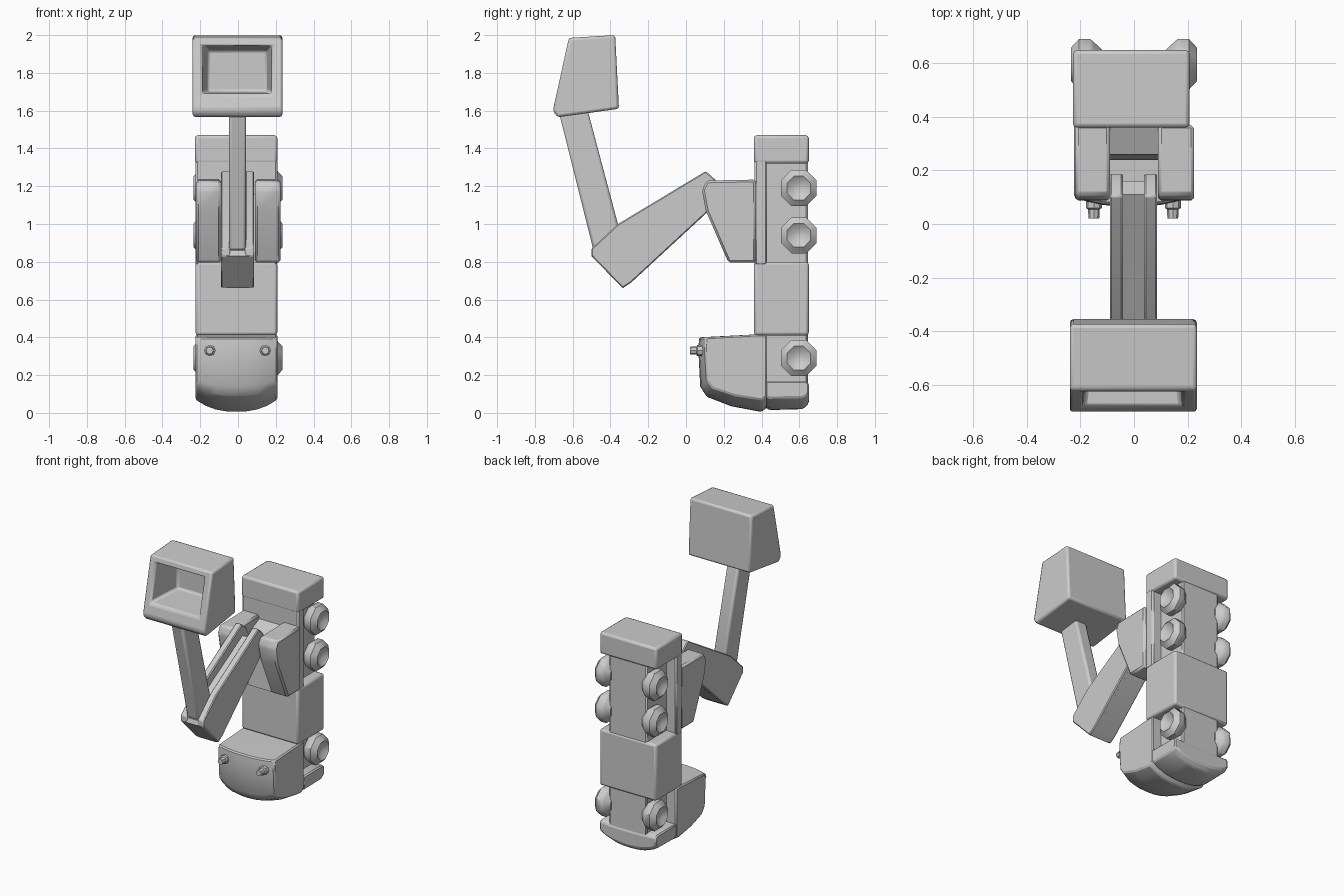
import bpy, bmesh, math

if "Cube" in bpy.data.objects:
    bpy.data.objects.remove(bpy.data.objects["Cube"])

L, R = -0.225, 0.208          # body side planes


def finish(name, bm, bevel=0.0, segments=1, angle=40):
    bmesh.ops.recalc_face_normals(bm, faces=bm.faces[:])
    me = bpy.data.meshes.new(name)
    bm.to_mesh(me)
    bm.free()
    ob = bpy.data.objects.new(name, me)
    bpy.context.collection.objects.link(ob)
    if bevel:
        m = ob.modifiers.new("bevel", 'BEVEL')
        m.width, m.segments, m.limit_method = bevel, segments, 'ANGLE'
        m.angle_limit = math.radians(35)
    bpy.ops.object.select_all(action='DESELECT')
    ob.select_set(True)
    bpy.context.view_layer.objects.active = ob
    bpy.ops.object.shade_smooth_by_angle(angle=math.radians(angle))
    return ob


def loft_mesh(rings):
    """Skin a list of equally long closed rings and cap both ends."""
    bm = bmesh.new()
    vs = [[bm.verts.new(p) for p in ring] for ring in rings]
    n = len(vs[0])
    for a, b in zip(vs, vs[1:]):
        for i in range(n):
            j = (i + 1) % n
            bm.faces.new((a[i], a[j], b[j], b[i]))
    bm.faces.new(vs[0])
    bm.faces.new(vs[-1])
    return bm


def slab(name, profile, x0, x1, bevel=0.01, segments=1):
    """Extrude a (y, z) side profile from x0 to x1."""
    rings = [[(x, y, z) for y, z in profile] for x in (x0, x1)]
    return finish(name, loft_mesh(rings), bevel, segments)


def rect(y0, y1, z0, z1):
    return [(y0, z0), (y1, z0), (y1, z1), (y0, z1)]


def rounded(name, profile, y_in, z_in, z_ref):
    """Slab whose front and underside curve away towards the sides."""
    rings = []
    for k in range(9):
        t = -1 + k / 4
        x = (L + R) / 2 + t * (R - L) / 2
        s = abs(t) ** 2.5
        y_max = max(p[0] for p in profile)
        y_min = min(p[0] for p in profile)
        rings.append([(x,
                       y + y_in * s * (y_max - y) / (y_max - y_min),
                       z + z_in * s * max(0, (z_ref - z) / z_ref)) for y, z in profile])
    return finish(name, loft_mesh(rings), 0.008)


# Truck body, standing on its nose
slab("body_middle", rect(0.36, 0.65, 0.41, 0.80), L, R, 0.015, 2)
slab("body_tail", rect(0.36, 0.65, 1.32, 1.47), L - 0.003, R, 0.015, 2)
slab("body_deck", rect(0.362, 0.43, 0.78, 1.34), L, R)
slab("chassis_spine", rect(0.41, 0.645, 0.1, 1.36), -0.15, 0.14)

# Cab and bumper
rounded("cab", [(0.07, 0.40), (0.065, 0.34), (0.075, 0.14), (0.11, 0.085), (0.24, 0.035),
                (0.40, 0.005), (0.43, 0.03), (0.43, 0.415), (0.36, 0.415)], 0.035, 0.065, 0.3)
rounded("bumper", [(0.42, 0.03), (0.44, 0.015), (0.62, 0.02), (0.65, 0.05),
                   (0.65, 0.15), (0.63, 0.17), (0.42, 0.17)], 0.0, 0.07, 0.17)

# Cab lamps
for x in (-0.15, 0.145):
    rings = []
    for y, r in ((0.12, 0.03), (0.06, 0.03), (0.055, 0.022), (0.02, 0.02)):
        rings.append([(x + r * math.cos(a * math.pi / 4), y, 0.33 + r * math.sin(a * math.pi / 4))
                      for a in range(8)])
    finish("cab_lamp", loft_mesh(rings))

# Wheels with dished hubs
for side in (-1, 1):
    for z in (0.29, 0.94, 1.19):
        rings = []
        for x, r in ((0.12, 0.06), (0.15, 0.09), (0.165, 0.103), (0.205, 0.103),
                     (0.235, 0.068), (0.21, 0.035)):
            rings.append([(side * x, 0.597 + r * math.cos((a + .5) * math.pi / 4),
                           z + r * math.sin((a + .5) * math.pi / 4)) for a in range(8)])
        finish("wheel", loft_mesh(rings), 0, 1, 45)

# Turret: two cheeks joined by a back plate
cheek = [(0.085, 1.18), (0.11, 1.23), (0.37, 1.235), (0.37, 0.795), (0.225, 0.795), (0.105, 1.07)]
slab("turret_cheek_left", cheek, -0.22, -0.09, 0.012)
slab("turret_cheek_right", cheek, 0.09, 0.225, 0.012)
slab("turret_back_plate", [(0.26, 1.16), (0.37, 1.21), (0.37, 0.795), (0.24, 0.795)],
     -0.11, 0.11, 0)

# Lower boom: grooved channel made of two rails around a lower core
rail = [(0.105, 1.28), (0.155, 1.235), (0.19, 1.17), (0.11, 1.06), (-0.29, 0.69), (-0.335, 0.66),
        (-0.50, 0.83), (-0.50, 0.87), (-0.36, 1.0)]
core = [(0.11, 1.20), (0.16, 1.14), (0.10, 1.05), (-0.29, 0.69), (-0.335, 0.66),
        (-0.50, 0.83), (-0.49, 0.86), (-0.36, 0.93)]
slab("lower_boom_rail_left", rail, -0.09, -0.042, 0.006)
slab("lower_boom_rail_right", rail, 0.038, 0.086, 0.006)
slab("lower_boom_core", core, -0.06, 0.06, 0)

# Upper boom
slab("upper_boom", [(-0.675, 1.60), (-0.52, 1.60), (-0.355, 0.98), (-0.38, 0.85), (-0.49, 0.86)],
     -0.048, 0.042, 0.014, 2)

# Bucket with a recessed opening in its front face
prof = [(-0.705, 1.60), (-0.68, 1.565), (-0.355, 1.61), (-0.375, 2.0), (-0.62, 1.985)]
bm = loft_mesh([[(x, y, z) for y, z in prof] for x in (-0.24, 0.235)])
bm.normal_update()
bmesh.ops.recalc_face_normals(bm, faces=bm.faces[:])
front = max((f for f in bm.faces if len(f.verts) == 4),
            key=lambda f: -f.calc_center_median().y)
front = min((f for f in bm.faces if len(f.verts) == 4 and abs(f.normal.z) < 0.5),
            key=lambda f: f.normal.y)
bmesh.ops.inset_region(bm, faces=[front], thickness=0.05)
for v in front.verts:
    up = v.co.z > 1.8
    z = 1.945 if up else 1.69
    v.co = (0.18 if v.co.x > 0 else -0.19, -0.705 + (z - 1.60) * 0.085 / 0.385, z)
corners = list(front.verts)
opening = bmesh.ops.extrude_discrete_faces(bm, faces=[front])["faces"][0]
for v in opening.verts:
    v.co = (v.co.x * 0.85, -0.43, 1.92 if v.co.z > 1.8 else 1.70)
finish("bucket", bm, 0.014, 2)
